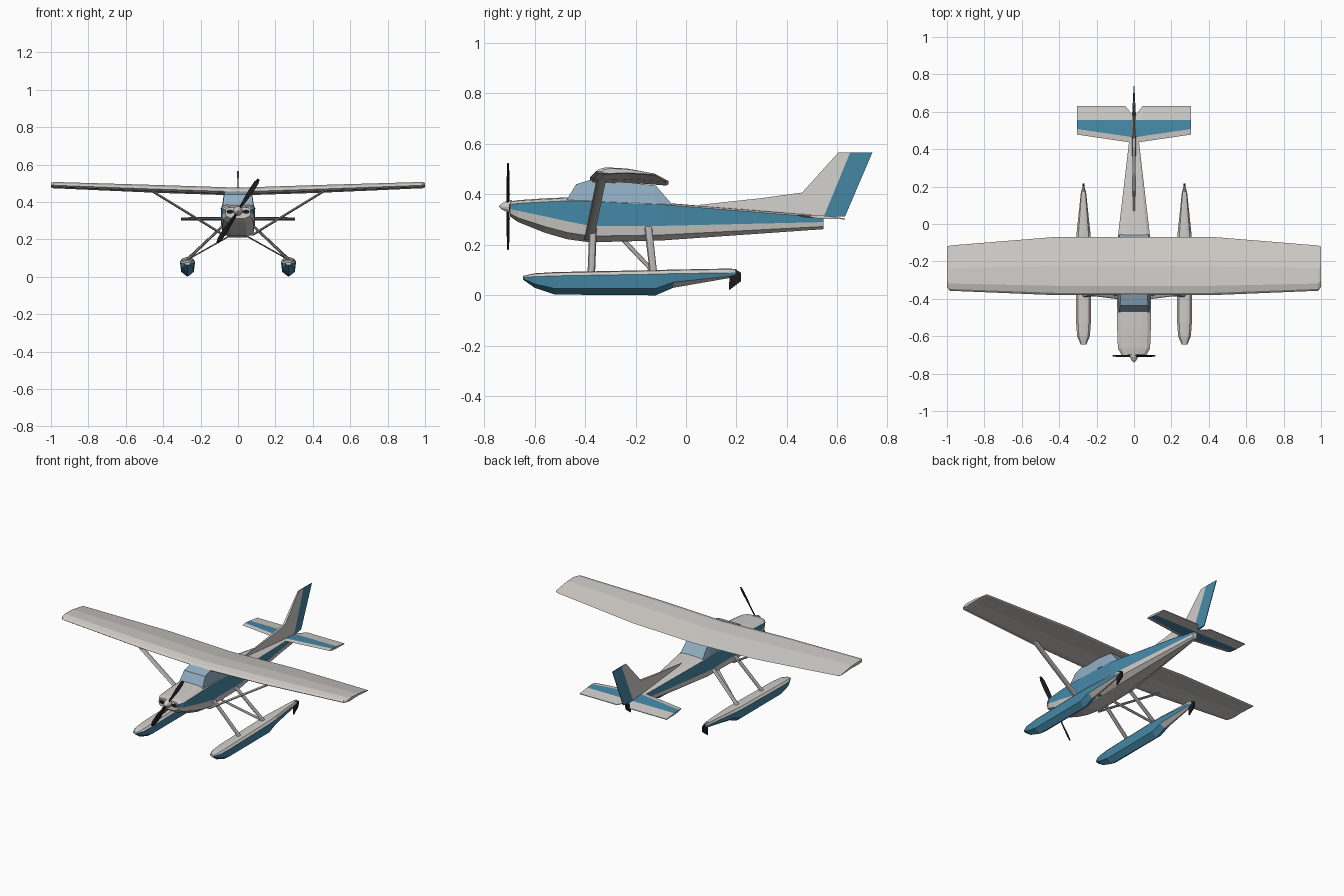
import bpy, bmesh, math
from mathutils import Vector


def material(name, col):
    m = bpy.data.materials.new(name)
    m.diffuse_color = (*col, 1)
    return m


WHITE = material("warm white", (0.63, 0.61, 0.58))
BLUE = material("paint blue", (0.06, 0.25, 0.39))
GLASS = material("window glass", (0.28, 0.42, 0.54))
GREY = material("strut grey", (0.45, 0.44, 0.43))
BLACK = material("black", (0.012, 0.012, 0.013))


def loft(name, rings, mats, rule=None, mirror=False):
    """Skin a list of rings; rule(station, segment) gives the material index."""
    bm = bmesh.new()
    vs = [[bm.verts.new(p) for p in r] for r in rings]
    n = len(rings[0])
    for i in range(len(rings) - 1):
        for j in range(n):
            k = (j + 1) % n
            f = bm.faces.new((vs[i][j], vs[i][k], vs[i + 1][k], vs[i + 1][j]))
            f.material_index = rule(i, j) if rule else 0
    bm.faces.new(vs[0])
    bm.faces.new(vs[-1])
    bmesh.ops.recalc_face_normals(bm, faces=bm.faces[:])
    me = bpy.data.meshes.new(name)
    bm.to_mesh(me)
    bm.free()
    for m in mats:
        me.materials.append(m)
    ob = bpy.data.objects.new(name, me)
    bpy.context.collection.objects.link(ob)
    if mirror:
        ob.modifiers.new("mirror", 'MIRROR')
    return ob


def plate(name, pts, mat, x=0, mirror=False):
    """Side-profile plate from (y, z, half thickness) points."""
    return loft(name, [[(x + s * t, y, z) for y, z, t in pts] for s in (-1, 1)],
                [mat], mirror=mirror)


def both(half):
    """Close a half outline of (x, z) by reflecting it."""
    return half + [(-x, z) for x, z in reversed(half) if x > 0]


def ellipse(c, rx, rz, n=12):
    return [(c[0] + rx * math.cos(2 * math.pi * k / n), c[1],
             c[2] + rz * math.sin(2 * math.pi * k / n)) for k in range(n)]


def strut(name, a, b, rx, ry):
    def ring(p):
        return [(p[0] + rx * math.cos(k * math.pi / 4),
                 p[1] + ry * math.sin(k * math.pi / 4), p[2]) for k in range(8)]
    loft(name, [ring(a), ring(b)], [GREY], mirror=True)


# fuselage: y, half width, bottom, stripe low, stripe high, top
body = [(-0.697, 0.068, 0.312, 0.342, 0.360, 0.372),
        (-0.665, 0.086, 0.290, 0.335, 0.364, 0.377),
        (-0.56, 0.090, 0.248, 0.313, 0.370, 0.384),
        (-0.47, 0.090, 0.222, 0.293, 0.374, 0.388),
        (-0.38, 0.090, 0.210, 0.275, 0.372, 0.386),
        (-0.10, 0.090, 0.217, 0.275, 0.360, 0.368),
        (0.545, 0.014, 0.262, 0.290, 0.308, 0.314)]
rings = []
for y, w, b, lo, hi, t in body:
    half = [(0.5 * w, b), (0.92 * w, b + 0.38 * (lo - b)), (w, lo), (w, hi),
            (0.8 * w, hi + 0.75 * (t - hi)), (0.4 * w, t)]
    rings.append([(x, y, z) for x, z in both(half)])
loft("fuselage", rings, [WHITE, BLUE], lambda i, j: int(j in (2, 8)))

# cabin glass
cabin = [(-0.472, 0.084, 0.375, 0.082, 0.380), (-0.435, 0.086, 0.37, 0.074, 0.440),
         (-0.36, 0.087, 0.37, 0.072, 0.463), (-0.12, 0.087, 0.36, 0.072, 0.435),
         (-0.055, 0.080, 0.352, 0.078, 0.360)]
loft("cabin_glass", [[(x, y, z) for x, z in both([(wb, zb), (wt, zt)])]
                     for y, wb, zb, wt, zt in cabin], [GLASS])

# door handles
plate("door_handle", [(-0.215, 0.364, 0.003), (-0.215, 0.369, 0.003),
                      (-0.185, 0.369, 0.003), (-0.185, 0.364, 0.003)], WHITE, 0.09, True)


# wing: x, leading edge, trailing edge, rise, thickness factor
def wing_ring(x, le, te, rise, f):
    sec = [(0, 0.455), (0.04, 0.467), (0.16, 0.477), (0.5, 0.471), (1, 0.439),
           (0.97, 0.435), (0.5, 0.446), (0.15, 0.441), (0.04, 0.446)]
    return [(x, le + u * (te - le), 0.458 + (z - 0.458) * f + rise) for u, z in sec]


span = [(0, -0.38, -0.07, 0, 1), (0.43, -0.38, -0.07, 0.014, 1),
        (0.985, -0.357, -0.115, 0.034, 0.8), (1.0, -0.335, -0.122, 0.034, 0.55)]
loft("wing", [wing_ring(-x, *r) for x, *r in reversed(span[1:])]
     + [wing_ring(*r) for r in span], [WHITE])
strut("wing_strut", (0.07, -0.385, 0.22), (0.465, -0.335, 0.462), 0.012, 0.019)


# tailplane with painted band
def tail_ring(x, le, te):
    sec = [(le, 0.001), (le + 0.03, 0.006), (0.555, 0.006), (te, 0.002),
           (te, -0.002), (0.555, -0.006), (le + 0.03, -0.006)]
    return [(x, y, 0.318 - 0.075 * (y - 0.43) + z) for y, z in sec]


stab = [(0, 0.432, 0.57), (0.045, 0.44, 0.63), (0.305, 0.478, 0.63)]
loft("tailplane", [tail_ring(-x, *r) for x, *r in reversed(stab[1:])]
     + [tail_ring(*r) for r in stab], [WHITE, BLUE], lambda i, j: int(j in (1, 5)))

# fin and rudder
plate("fin", [(0.05, 0.358, 0.002), (0.30, 0.385, 0.006), (0.46, 0.407, 0.007),
              (0.603, 0.565, 0.003), (0.65, 0.565, 0.004), (0.545, 0.305, 0.012),
              (0.30, 0.325, 0.012), (0.06, 0.345, 0.006)], WHITE)
plate("rudder", [(0.545, 0.310, 0.012), (0.65, 0.565, 0.004),
                 (0.738, 0.565, 0.002), (0.63, 0.312, 0.002)], BLUE)

# floats: y, half width, keel, chine, stripe, deck
hull = [(-0.645, 0.015, 0.062, 0.066, 0.072, 0.077),
        (-0.60, 0.034, 0.030, 0.045, 0.074, 0.087),
        (-0.52, 0.040, 0.003, 0.027, 0.077, 0.092),
        (-0.12, 0.040, 0.000, 0.027, 0.084, 0.100),
        (-0.05, 0.037, 0.030, 0.052, 0.086, 0.102),
        (0.17, 0.014, 0.068, 0.075, 0.089, 0.106),
        (0.20, 0.004, 0.080, 0.083, 0.091, 0.104)]
rings = []
for y, w, k, c, s, d in hull:
    half = [(0, k), (0.85 * w, c), (w, s), (0.72 * w, d - 0.2 * (d - s)), (0.3 * w, d)]
    rings.append([(0.27 + x, y, z) for x, z in both(half)])
loft("float", rings, [WHITE, BLUE],
     lambda i, j: int(j in (1, 7) or (j in (0, 8) and i < 4)), mirror=True)
plate("float_rudder", [(0.165, 0.096, 0.005), (0.20, 0.100, 0.005), (0.217, 0.09, 0.005),
                       (0.217, 0.055, 0.004), (0.17, 0.02, 0.004), (0.172, 0.07, 0.005)],
      BLACK, 0.27, True)

# float struts
strut("front_float_strut", (0.082, -0.368, 0.272), (0.27, -0.375, 0.092), 0.010, 0.015)
strut("rear_float_strut", (0.082, -0.150, 0.272), (0.27, -0.130, 0.095), 0.010, 0.015)
strut("diagonal_float_strut", (0.05, -0.245, 0.216), (0.265, -0.130, 0.095), 0.008, 0.012)

# spinner
hub = (0, -0.705, 0.352)
loft("spinner", [ellipse((0, y, hub[2]), r, r) for y, r in
                 ((-0.74, 0.003), (-0.728, 0.013), (-0.71, 0.022), (-0.69, 0.026))], [WHITE])

# propeller blades
for s, name in ((1, "upper_blade"), (-1, "lower_blade")):
    a = math.radians(57)
    d = Vector((math.cos(a), 0, math.sin(a))) * s
    e = Vector((-math.sin(a), 0, math.cos(a))) * s
    rings = []
    for r, w, pitch in ((0.01, 0.006, 45), (0.05, 0.011, 38), (0.12, 0.015, 25),
                        (0.18, 0.013, 18), (0.203, 0.006, 15)):
        p = math.radians(pitch)
        chord = e * math.cos(p) + Vector((0, math.sin(p), 0))
        thick = d.cross(chord)
        c = Vector(hub) + d * r
        rings.append([c + chord * w, c + thick * 0.004, c - chord * w, c - thick * 0.004])
    loft(name, rings, [BLACK])

# cowl air inlets with rims
for name, rx, rz, y, m in (("inlet_rim", 0.025, 0.016, -0.700, WHITE),
                           ("air_inlet", 0.019, 0.011, -0.702, BLACK)):
    loft(name, [ellipse((0.043, yy, 0.348), rx, rz) for yy in (y, -0.694)], [m], mirror=True)
